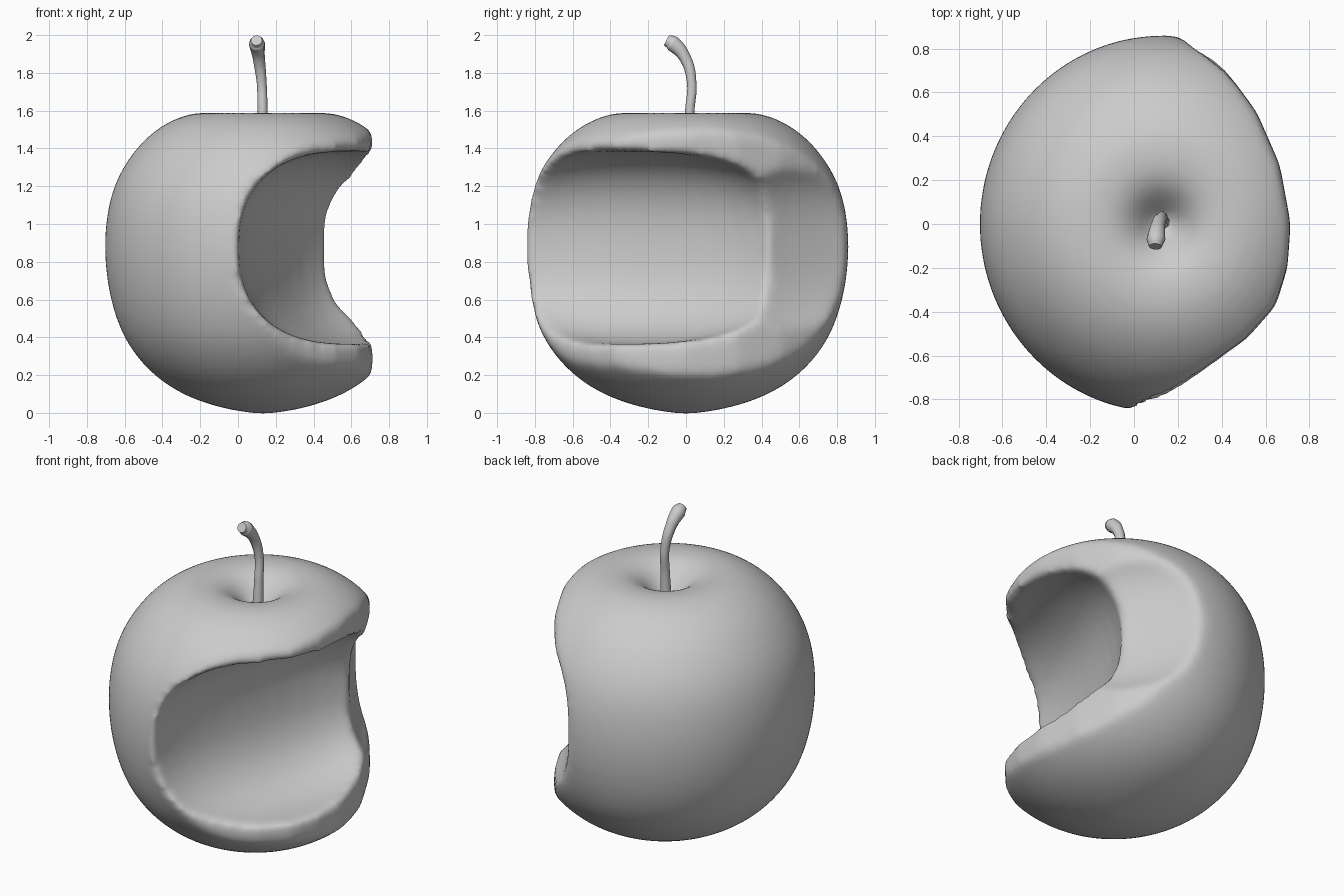
import bpy, bmesh, math
from mathutils import Vector, Matrix

if "Cube" in bpy.data.objects:
    bpy.data.objects.remove(bpy.data.objects["Cube"])

CX = 0.135  # apple axis


def new_object(name, bm):
    bmesh.ops.recalc_face_normals(bm, faces=bm.faces)
    mesh = bpy.data.meshes.new(name)
    bm.to_mesh(mesh)
    bm.free()
    ob = bpy.data.objects.new(name, mesh)
    bpy.context.collection.objects.link(ob)
    for p in mesh.polygons:
        p.use_smooth = True
    return ob


def lathe(name, profile, steps):
    bm = bmesh.new()
    verts = [bm.verts.new((r, 0, z)) for r, z in profile]
    edges = [bm.edges.new(p) for p in zip(verts, verts[1:])]
    bmesh.ops.spin(bm, geom=verts + edges, cent=(0, 0, 0), axis=(0, 0, 1),
                   angle=2 * math.pi, steps=steps)
    bmesh.ops.remove_doubles(bm, verts=bm.verts, dist=1e-4)
    bmesh.ops.translate(bm, verts=bm.verts, vec=(CX, 0, 0))
    bmesh.ops.scale(bm, verts=bm.verts, vec=(0.98, 1.008, 1))
    return new_object(name, bm)


def boxy_ellipsoid(name, centre, size, turn, power):
    bm = bmesh.new()
    bmesh.ops.create_uvsphere(bm, u_segments=40, v_segments=24, radius=1)
    for v in bm.verts:
        n = sum(abs(c) ** power for c in v.co) ** (1 / power)
        v.co = Vector([c * s / n for c, s in zip(v.co, size)])
    bmesh.ops.transform(bm, verts=bm.verts, matrix=Matrix.Translation(centre)
                        @ Matrix.Rotation(math.radians(turn), 4, 'Z'))
    return new_object(name, bm)


# Whole apple with the stem dimple
apple = lathe("apple_body", [
    (0, -0.01), (0.18, 0.015), (0.35, 0.06), (0.5, 0.13), (0.63, 0.23), (0.735, 0.36),
    (0.80, 0.5), (0.846, 0.68), (0.862, 0.87), (0.85, 1.05), (0.81, 1.21),
    (0.73, 1.35), (0.63, 1.465), (0.505, 1.55), (0.38, 1.59), (0.27, 1.592),
    (0.18, 1.565), (0.11, 1.50), (0.05, 1.42), (0, 1.40)], 40)
sub = apple.modifiers.new("round", 'SUBSURF')
sub.levels = sub.render_levels = 1

# Outline that trims the lips above and below the bite
outline = [(-1, -1), (-0.03, -1), (-0.03, -0.92), (0.22, -0.74), (0.52, -0.52), (0.65, -0.37),
           (0.70, -0.2), (0.715, 0), (0.665, 0.27), (0.56, 0.51), (0.43, 0.69),
           (0.26, 0.87), (0.18, 1), (-1, 1)]
bm = bmesh.new()
base = bm.faces.new([bm.verts.new((x, y, -0.2)) for x, y in outline])
top = bmesh.ops.extrude_face_region(bm, geom=[base])["geom"]
bmesh.ops.translate(bm, verts=[v for v in top if isinstance(v, bmesh.types.BMVert)],
                    vec=(0, 0, 2))
lip_trim = new_object("lip_trim", bm)

# Main bite, turned to the front, and a second one bevelling the back rim
front_bite = boxy_ellipsoid("front_bite_cutter", (0.577, -0.318, 0.875),
                            (0.45, 1.0, 0.51), -20, 2.4)
back_bite = boxy_ellipsoid("back_bite_cutter", (0.68, 0.83, 0.87),
                           (0.39, 0.8, 0.51), 30, 2.6)

for cutter, op in ((lip_trim, 'INTERSECT'), (front_bite, 'DIFFERENCE'),
                   (back_bite, 'DIFFERENCE')):
    m = apple.modifiers.new(cutter.name, 'BOOLEAN')
    m.operation, m.object, m.solver = op, cutter, 'EXACT'
    cutter.hide_render = True
    cutter.hide_viewport = True

# Soften the bitten rim
remesh = apple.modifiers.new("remesh", 'REMESH')
remesh.mode, remesh.voxel_size, remesh.use_smooth_shade = 'VOXEL', 0.02, True
soft = apple.modifiers.new("soften", 'SMOOTH')
soft.factor, soft.iterations = 0.5, 24

# Curved stem, flaring at the tip
curve = bpy.data.curves.new("stem", 'CURVE')
curve.dimensions = '3D'
curve.bevel_depth, curve.bevel_resolution = 1.0, 3
curve.use_fill_caps = True
spline = curve.splines.new('BEZIER')
path = [((0.13, 0.01, 1.41), 0.033), ((0.13, 0.02, 1.6), 0.026), ((0.125, 0.03, 1.75), 0.026),
        ((0.11, -0.005, 1.88), 0.032), ((0.1, -0.07, 1.955), 0.043),
        ((0.098, -0.103, 1.972), 0.030)]
spline.bezier_points.add(len(path) - 1)
for p, (co, r) in zip(spline.bezier_points, path):
    p.co, p.radius = co, r
    p.handle_left_type = p.handle_right_type = 'AUTO'
spline.use_smooth = True
stem = bpy.data.objects.new("stem", curve)
bpy.context.collection.objects.link(stem)
